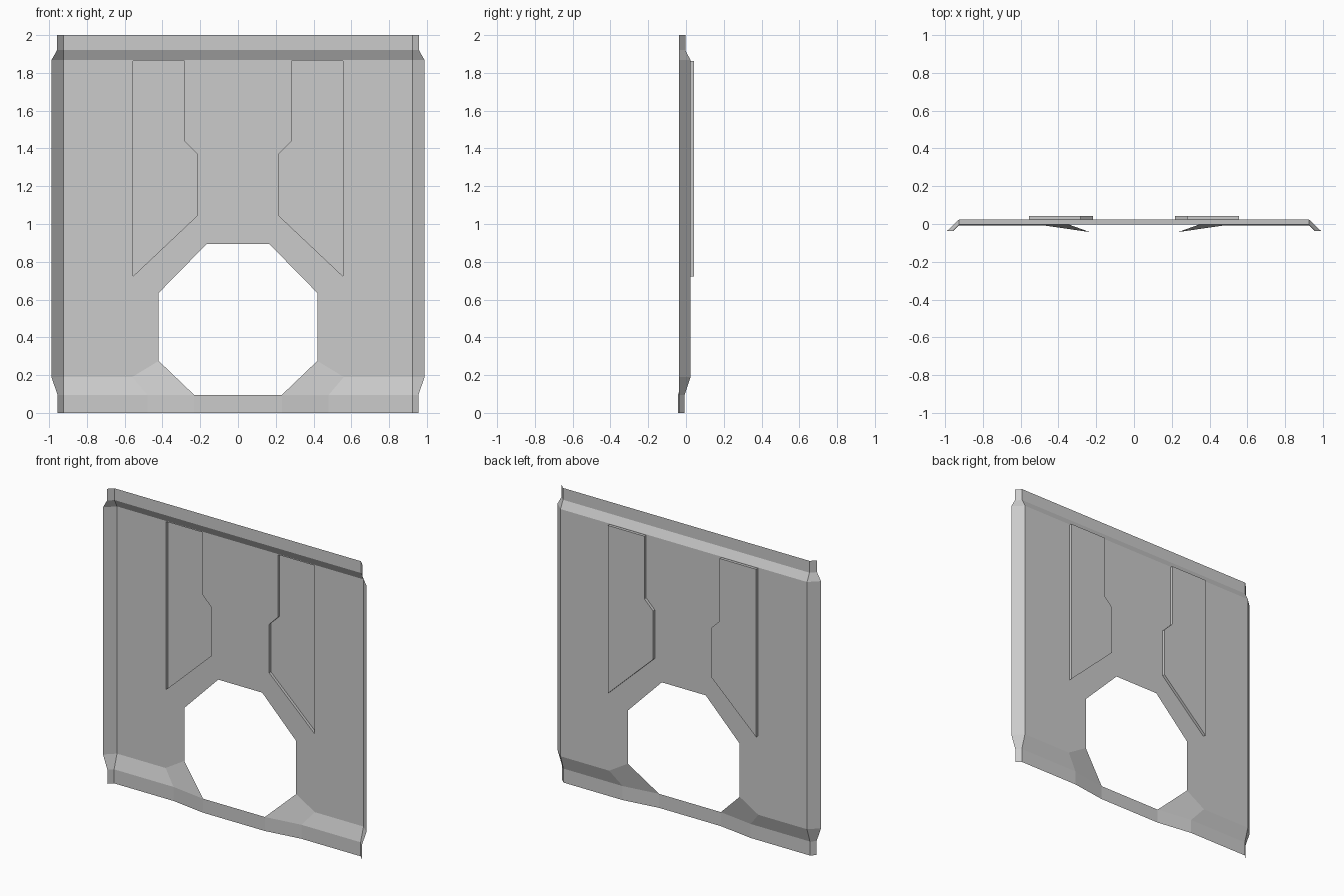
import bpy, bmesh

if "Cube" in bpy.data.objects:
    bpy.data.objects.remove(bpy.data.objects["Cube"])

PANEL, LIP, FLANGE, BULGE, POCKET = 0.024, -0.003, -0.036, -0.043, 0.043
bm = bmesh.new()


def row(y, points):
    return [bm.verts.new((x, y, z)) for x, z in points]


def strip(a, b):
    for i in range(len(a) - 1):
        bm.faces.new((a[i], a[i + 1], b[i + 1], b[i]))


def loop_edges(vs):
    return [bm.edges.new((v, vs[i - 1])) for i, v in enumerate(vs)]


# Right half of the main sheet, with half of the octagonal opening
sheet = row(PANEL, [(0, 1.867), (0.925, 1.867), (0.925, 0.19), (0.56, 0.19),
                    (0.42, 0.275), (0.42, 0.635), (0.165, 0.895), (0, 0.895)])
pocket = row(PANEL, [(0.282, 1.862), (0.556, 1.862), (0.556, 0.723),
                     (0.217, 1.043), (0.217, 1.372), (0.282, 1.437)])
bmesh.ops.triangle_fill(bm, use_beauty=True, normal=(0, -1, 0),
                        edges=loop_edges(sheet) + loop_edges(pocket))

# Stamped recess with sloping walls
floor = bm.faces.new(pocket)
bmesh.ops.inset_region(bm, faces=[floor], thickness=0.016,
                       use_boundary=True, use_even_offset=True)
for v in floor.verts:
    v.co.y = POCKET

# Stepped top lip
step = row(LIP, [(0, 1.92), (0.925, 1.92)])
top = row(LIP, [(0, 2), (0.925, 2)])
strip(sheet[:2], step)
strip(step, top)

# Stepped bottom lip, bulging forward below the opening
low = row(LIP - 0.004, [(0.925, 0.095), (0.48, 0.095)])
low += row(BULGE, [(0.232, 0.095), (0, 0.095)])
foot = row(LIP - 0.004, [(0.925, 0), (0.48, 0)])
foot += row(BULGE, [(0.232, 0), (0, 0)])
strip(sheet[2:5], low[:3])
strip(low, foot)

# Bent side flange
inner = [top[1], step[1], sheet[1], sheet[2], low[0], foot[0]]
outer = row(FLANGE, [(0.958, 2), (0.958, 1.92), (0.988, 1.867),
                     (0.988, 0.19), (0.955, 0.095), (0.955, 0)])
strip(inner, outer)

# Make the sheet face forward
bmesh.ops.recalc_face_normals(bm, faces=bm.faces)
if sum(f.normal.y * f.calc_area() for f in bm.faces) > 0:
    bmesh.ops.reverse_faces(bm, faces=bm.faces)

mesh = bpy.data.meshes.new("stamped_panel")
bm.to_mesh(mesh)
bm.free()
panel = bpy.data.objects.new("stamped_panel", mesh)
bpy.context.collection.objects.link(panel)

# Mirror to the left half
mirror = panel.modifiers.new("mirror", 'MIRROR')
mirror.use_axis[0] = True
